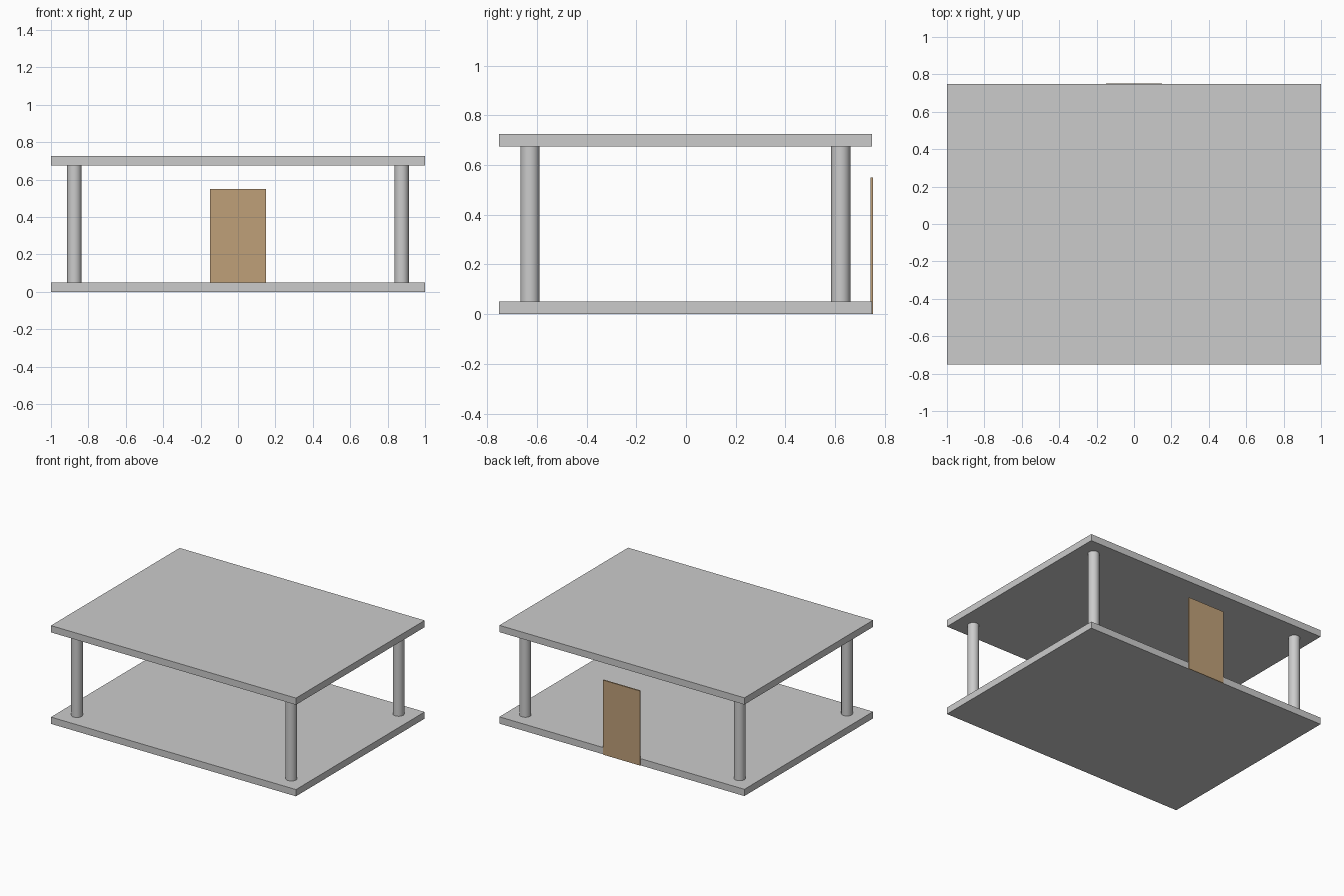
import bpy

cube = bpy.data.objects.get("Cube")
if cube:
    bpy.data.objects.remove(cube, do_unlink=True)


def make_material(name, rgb):
    mat = bpy.data.materials.new(name)
    mat.use_nodes = True
    color = (*rgb, 1.0)
    mat.diffuse_color = color
    mat.node_tree.nodes["Principled BSDF"].inputs["Base Color"].default_value = color
    return mat


concrete = make_material("light_grey_concrete", (0.6, 0.6, 0.6))
wood = make_material("tan_wood", (0.52, 0.35, 0.19))


def box(name, size, center, mat):
    bpy.ops.mesh.primitive_cube_add(size=1, location=center)
    obj = bpy.context.object
    obj.name = name
    obj.scale = size
    bpy.ops.object.transform_apply(location=False, rotation=False, scale=True)
    obj.data.materials.append(mat)


def column(name, x, y):
    bpy.ops.mesh.primitive_cylinder_add(
        vertices=32, radius=0.0385, depth=COLUMN_HEIGHT,
        location=(x, y, SLAB + COLUMN_HEIGHT / 2))
    obj = bpy.context.object
    obj.name = name
    obj.data.materials.append(concrete)
    bpy.ops.object.shade_smooth_by_angle()


SLAB = 0.05
COLUMN_HEIGHT = 0.625
SHIFT = -0.0025  # the door overhangs the back edge slightly

# Floor and roof slabs
box("floor_slab", (2, 1.5, SLAB), (0, SHIFT, SLAB / 2), concrete)
box("roof_slab", (2, 1.5, SLAB), (0, SHIFT, SLAB * 1.5 + COLUMN_HEIGHT), concrete)

# Four corner columns
for side, x in (("left", 0.875), ("right", -0.875)):
    for end, y in (("front", -0.625), ("back", 0.625)):
        column(f"{end}_{side}_column", x, y + SHIFT)

# Door panel straddling the back edge
box("door", (0.3, 0.01, 0.55), (0, 0.75 + SHIFT, 0.275), wood)
